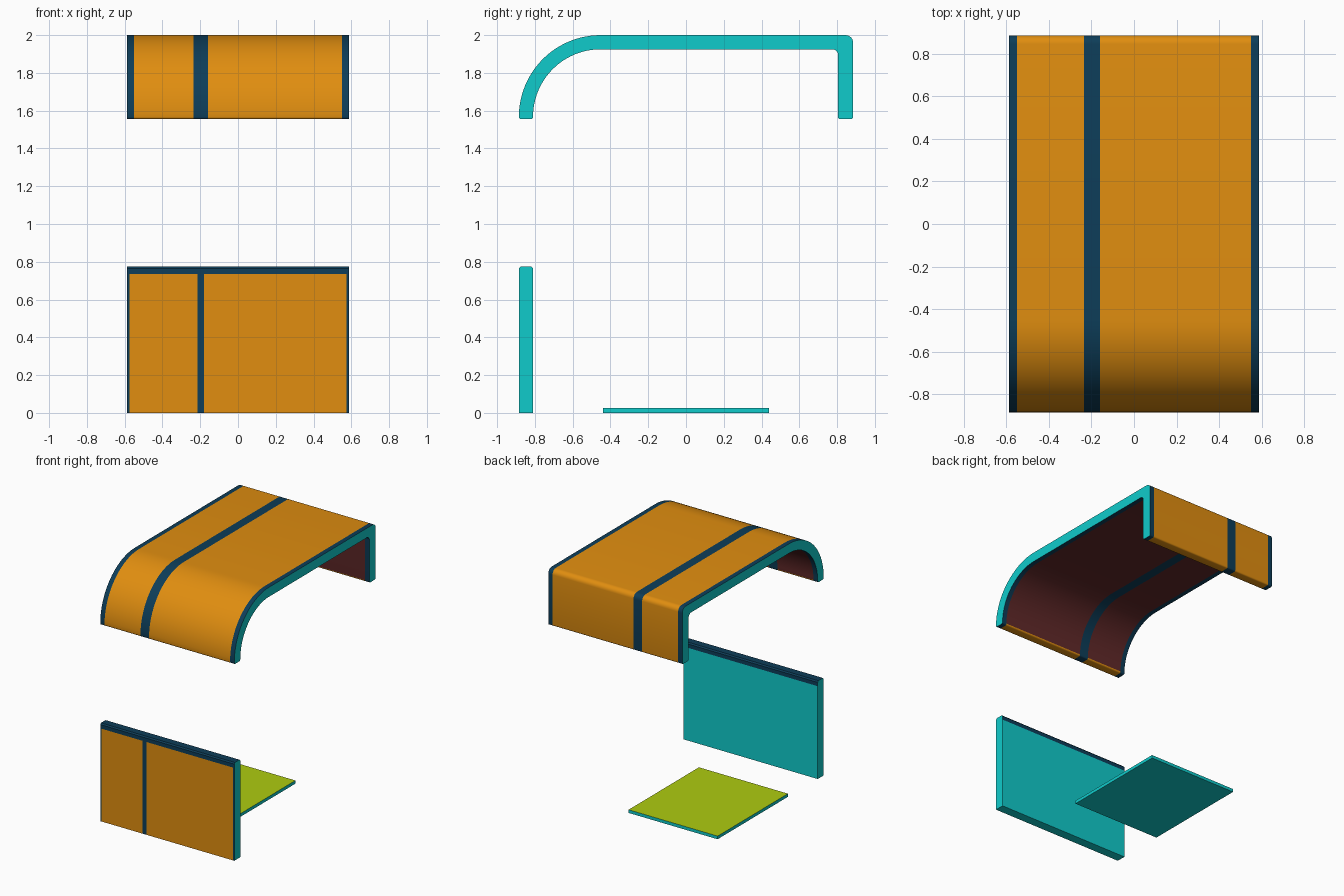
import bpy, bmesh
from math import radians, sin, cos

if "Cube" in bpy.data.objects:
    bpy.data.objects.remove(bpy.data.objects["Cube"])


def material(name, rgb):
    m = bpy.data.materials.new(name)
    m.diffuse_color = (*rgb, 1)
    m.use_nodes = True
    m.node_tree.nodes["Principled BSDF"].inputs["Base Color"].default_value = m.diffuse_color
    return m


ORANGE, NAVY, CYAN, RED, LIME = range(5)
MATS = [material("orange", (0.75, 0.27, 0.005)),
        material("navy", (0.004, 0.047, 0.1)),
        material("cyan", (0.005, 0.6, 0.6)),
        material("dark_red", (0.12, 0.022, 0.022)),
        material("lime", (0.42, 0.6, 0.005))]


def arc(cy, cz, r, a0, a1, n):
    angles = [radians(a0 + (a1 - a0) * i / n) for i in range(n + 1)]
    return [(cy + r * cos(a), cz + r * sin(a)) for a in angles]


def extrude(name, profile, xs, paint):
    """Extrude a closed y-z profile through the x stations; paint(segment, column) picks the colour."""
    bm = bmesh.new()
    rings = [[bm.verts.new((x, y, z)) for y, z in profile] for x in xs]
    n = len(profile)
    for c in range(len(xs) - 1):
        for i in range(n):
            j = (i + 1) % n
            f = bm.faces.new((rings[c][i], rings[c][j], rings[c + 1][j], rings[c + 1][i]))
            f.material_index = paint(i, c)
    for ring in (rings[0], rings[-1]):
        bm.faces.new(ring).material_index = CYAN
    bmesh.ops.recalc_face_normals(bm, faces=bm.faces)
    me = bpy.data.meshes.new(name)
    bm.to_mesh(me)
    bm.free()
    for m in MATS:
        me.materials.append(m)
    ob = bpy.data.objects.new(name, me)
    bpy.context.collection.objects.link(ob)
    bpy.context.view_layer.objects.active = ob
    ob.select_set(True)
    bpy.ops.object.shade_smooth_by_angle(angle=radians(30))
    ob.select_set(False)
    return ob


# Canopy: curved front, flat roof, short back drop with rounded lips
LIP, R = 1.567, 0.012
outer = (arc(-0.452, LIP, 0.433, 180, 90, 24) + arc(0.845, 1.96, 0.04, 90, 0, 6)
         + arc(0.873, LIP, R, 0, -90, 4) + arc(0.817, LIP, R, -90, -180, 4))
inner = arc(0.775, 1.895, 0.03, 0, 90, 6) + arc(-0.452, LIP, 0.358, 90, 180, 24)
front_lip = arc(-0.822, LIP, R, 0, -90, 4)[1:] + arc(-0.873, LIP, R, -90, -180, 4)[:-1]
red_start, red_end = len(outer) - 1, len(outer) + len(inner) - 1


def canopy_paint(seg, col):
    if col % 2 == 0:
        return NAVY
    return RED if red_start <= seg < red_end else ORANGE


extrude("canopy", outer + inner + front_lip,
        [-0.587, -0.55, -0.235, -0.16, 0.55, 0.587], canopy_paint)

# Front panel: striped front, navy top trim, plain back
panel = [(-0.885, 0), (-0.885, 0.735), (-0.885, 0.765), (-0.876, 0.775),
         (-0.819, 0.775), (-0.81, 0.765), (-0.81, 0.735), (-0.81, 0)]


def panel_paint(seg, col):
    if seg == 0:
        return NAVY if col % 2 == 0 else ORANGE
    return NAVY if seg < 6 else CYAN


extrude("front_panel", panel, [-0.587, -0.575, -0.215, -0.18, 0.575, 0.587], panel_paint)

# Floor plate
extrude("floor_plate", [(-0.44, 0), (-0.44, 0.025), (0.44, 0.025), (0.44, 0)],
        [-0.585, 0.195], lambda seg, col: LIME if seg == 1 else CYAN)
